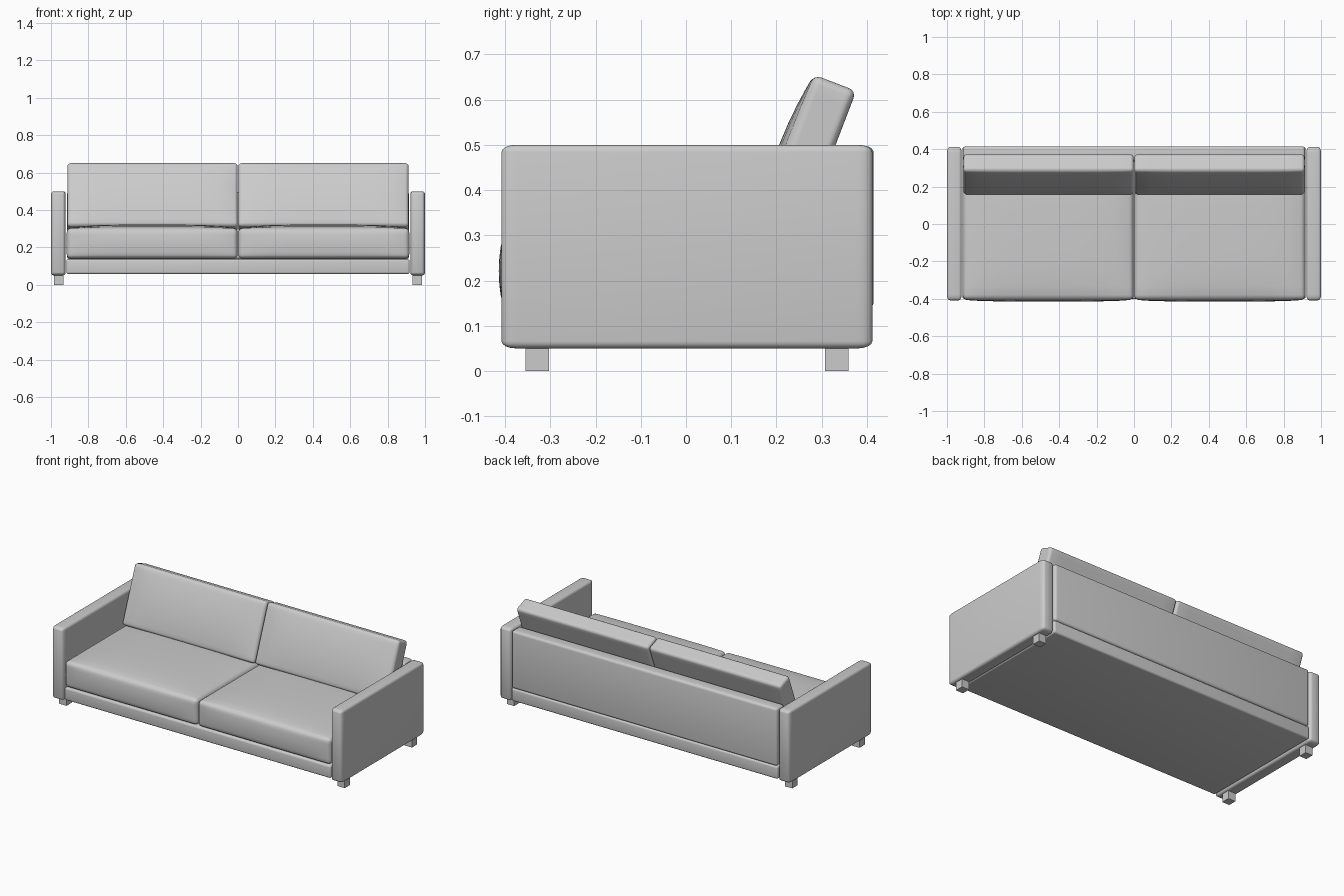
import bpy, bmesh
from mathutils import Matrix, Vector
from math import radians

if "Cube" in bpy.data.objects:
    bpy.data.objects.remove(bpy.data.objects["Cube"])


def rounded_box(name, lo, hi, radius=0.0, stretch_y=1.0, top=0.0, front=0.0, tilt=0.0, segments=4):
    """Box from lo to hi with rounded edges; top/front are cushion bulges."""
    lo, hi = Vector(lo), Vector(hi)
    mid, half = (lo + hi) / 2, (hi - lo) / 2
    bm = bmesh.new()
    bmesh.ops.create_cube(bm, size=2)
    for v in bm.verts:
        v.co = Vector((v.co.x * half.x, v.co.y * half.y / stretch_y, v.co.z * half.z))
    if radius:
        bmesh.ops.bevel(bm, geom=bm.edges[:], offset=radius, segments=segments,
                        profile=0.5, affect='EDGES')
    for v in bm.verts:
        v.co.y *= stretch_y
    if top or front:
        for axis in range(3):
            n = Vector((0, 0, 0))
            n[axis] = 1
            for k in (-0.8, -0.6, -0.35, 0, 0.35, 0.6, 0.8):
                bmesh.ops.bisect_plane(bm, geom=bm.verts[:] + bm.edges[:] + bm.faces[:],
                                       plane_co=n * k * half[axis], plane_no=n)
        for v in bm.verts:
            u, w, t = (v.co[i] / half[i] for i in range(3))
            if t > 0:
                v.co.z += top * t * (1 - u ** 4) * (1 - w ** 4)
            if w < 0:
                v.co.y += front * w * (1 - u ** 6) * (1 - t ** 2)
    bmesh.ops.transform(bm, matrix=Matrix.Translation(mid) @ Matrix.Rotation(tilt, 4, 'X'),
                        verts=bm.verts)
    bmesh.ops.recalc_face_normals(bm, faces=bm.faces[:])
    me = bpy.data.meshes.new(name)
    bm.to_mesh(me)
    bm.free()
    ob = bpy.data.objects.new(name, me)
    bpy.context.collection.objects.link(ob)
    if radius:
        bpy.ops.object.select_all(action='DESELECT')
        ob.select_set(True)
        bpy.context.view_layer.objects.active = ob
        bpy.ops.object.shade_smooth_by_angle(angle=radians(40))
    return ob


def sided(side, x0, x1):
    return (x0, x1) if side > 0 else (-x1, -x0)


# Base frame and back panel
rounded_box("base_frame", (-0.918, -0.40, 0.057), (0.918, 0.412, 0.137), 0.012)
rounded_box("back_panel", (-0.915, 0.335, 0.137), (0.915, 0.415, 0.497), 0.016)

for side, label in ((-1, "left"), (1, "right")):
    # Arm
    a, b = sided(side, 0.921, 1.0)
    rounded_box(label + "_arm", (a, -0.408, 0.05), (b, 0.412, 0.50), 0.016, stretch_y=2)

    # Seat cushion
    a, b = sided(side, 0.002, 0.916)
    rounded_box(label + "_seat_cushion", (a, -0.404, 0.14), (b, 0.325, 0.302), 0.024,
                top=0.02, front=0.01)

    # Leaning back cushion
    a, b = sided(side, 0.002, 0.912)
    rounded_box(label + "_back_cushion", (a, 0.215, 0.287), (b, 0.315, 0.649), 0.017,
                front=0.017, tilt=radians(-21))

    # Feet
    a, b = sided(side, 0.934, 0.984)
    rounded_box(label + "_front_leg", (a, -0.355, 0), (b, -0.303, 0.06))
    rounded_box(label + "_rear_leg", (a, 0.307, 0), (b, 0.359, 0.06))
